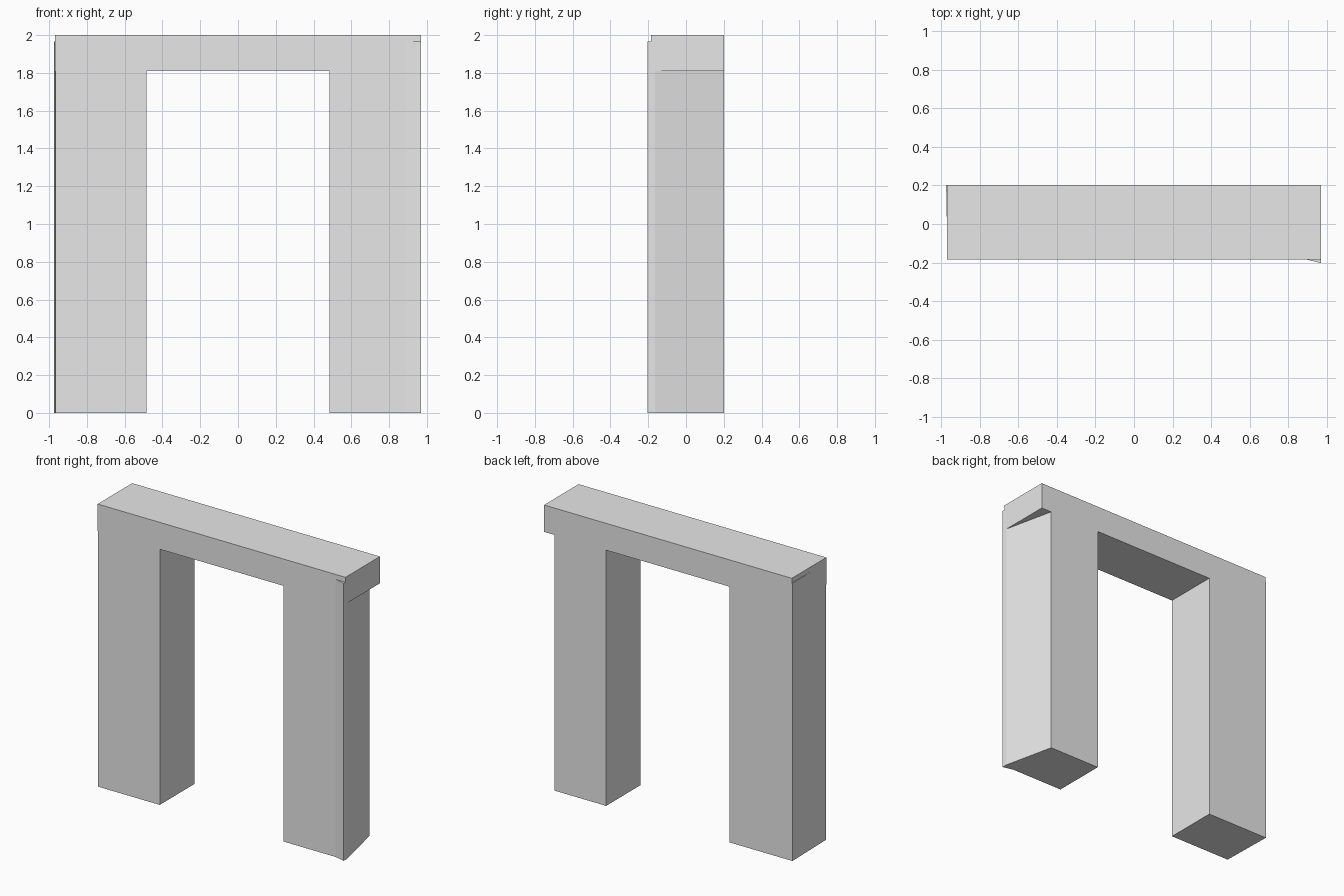
import bpy
import bmesh

default = bpy.data.objects.get("Cube")
if default:
    bpy.data.objects.remove(default, do_unlink=True)

# Single plain grey
grey = bpy.data.materials.new("plain grey")
grey.use_nodes = True
colour = (0.8, 0.8, 0.8, 1)
grey.diffuse_color = colour
grey.node_tree.nodes["Principled BSDF"].inputs["Base Color"].default_value = colour


def prism(name, plan, bottom, top):
    """Extrude a plan outline from the bottom height to the top height."""
    bm = bmesh.new()
    base = bm.faces.new([bm.verts.new((x, y, bottom)) for x, y in plan])
    result = bmesh.ops.extrude_face_region(bm, geom=[base], use_keep_orig=True)
    verts = [v for v in result["geom"] if isinstance(v, bmesh.types.BMVert)]
    bmesh.ops.translate(bm, verts=verts, vec=(0, 0, top - bottom))
    bmesh.ops.recalc_face_normals(bm, faces=bm.faces)
    mesh = bpy.data.meshes.new(name)
    bm.to_mesh(mesh)
    bm.free()
    mesh.materials.append(grey)
    obj = bpy.data.objects.new(name, mesh)
    bpy.context.collection.objects.link(obj)
    return obj


front, back = -0.184, 0.202
inner, end = 0.484, 0.97
leg_top = 1.965

# Lintel across the top
prism("lintel", [(-end, front), (end, front), (end, back), (-end, back)], 1.81, 2)

# Right leg, its outer face very slightly skewed
prism("right_leg", [(-0.967, front), (-inner, front), (-inner, back), (-0.975, back)],
      0, leg_top)

# Left leg, with a flared front corner and an outer face tapering to the back
prism("left_leg", [(inner, front), (0.893, front), (end, -0.203),
                   (end, -0.165), (0.888, back), (inner, back)], 0, leg_top)
